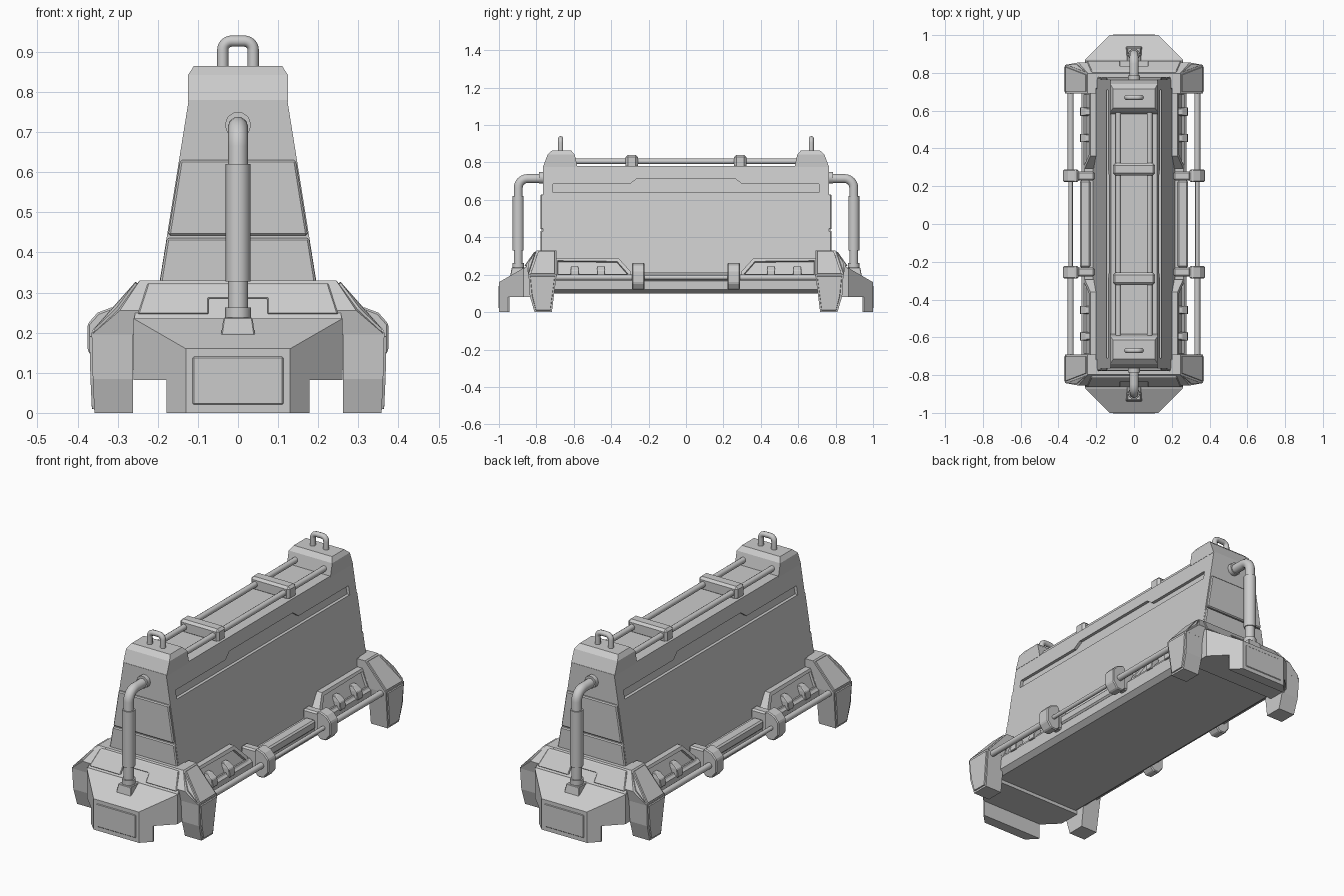
import bpy, bmesh, math
from mathutils import Vector

if "Cube" in bpy.data.objects:
    bpy.data.objects.remove(bpy.data.objects["Cube"], do_unlink=True)

GREY = (0.6, 0.6, 0.6, 1)
concrete = bpy.data.materials.new("light_grey")
concrete.use_nodes = True
concrete.diffuse_color = GREY
concrete.node_tree.nodes["Principled BSDF"].inputs["Base Color"].default_value = GREY


def add_object(name, mesh, mirror="", bevel=0):
    obj = bpy.data.objects.new(name, mesh)
    bpy.context.collection.objects.link(obj)
    mesh.materials.clear()
    mesh.materials.append(concrete)
    if bevel:
        mod = obj.modifiers.new("bevel", "BEVEL")
        mod.width, mod.segments, mod.limit_method = bevel, 1, "ANGLE"
    if mirror:
        mod = obj.modifiers.new("mirror", "MIRROR")
        mod.use_axis = [axis in mirror for axis in "xyz"]
        mod.use_mirror_merge = False
    return obj


def finish(bm, name, mirror, bevel=0, panel=None, height=0.006, border=0.012):
    """Turn a bmesh into an object, with framed panels where the normal fits the rule."""
    bmesh.ops.recalc_face_normals(bm, faces=bm.faces[:])
    bm.normal_update()
    if panel:
        faces = [f for f in bm.faces if panel(f.normal)]
        bmesh.ops.inset_individual(bm, faces=faces, thickness=border)
        bmesh.ops.inset_individual(bm, faces=faces, thickness=0.002, depth=height)
        bevel = 0
    mesh = bpy.data.meshes.new(name)
    bm.to_mesh(mesh)
    bm.free()
    return add_object(name, mesh, mirror, bevel)


def hull(name, points, mirror="", **options):
    bm = bmesh.new()
    for p in points:
        bm.verts.new(p)
    bmesh.ops.convex_hull(bm, input=bm.verts[:])
    bmesh.ops.dissolve_limit(bm, angle_limit=math.radians(2), verts=bm.verts[:], edges=bm.edges[:])
    return finish(bm, name, mirror, **options)


def box(name, xs, ys, zs, mirror="", **options):
    return hull(name, [(x, y, z) for x in xs for y in ys for z in zs], mirror, **options)


def layers(rows):
    """Corner points of stacked rectangles, each given as x range, y range, height."""
    return [(x, y, z) for xs, ys, z in rows for x in xs for y in ys]


def loft(name, first, last, mirror="", **options):
    bm = bmesh.new()
    a, b = [[bm.verts.new(p) for p in ring] for ring in (first, last)]
    bm.faces.new(a)
    bm.faces.new(b[::-1])
    for i in range(len(a)):
        j = (i + 1) % len(a)
        bm.faces.new((a[i], b[i], b[j], a[j]))
    return finish(bm, name, mirror, **options)


def extrude_y(name, profile, y0, y1, mirror="", **options):
    return loft(name, [(x, y0, z) for x, z in profile], [(x, y1, z) for x, z in profile],
                mirror, **options)


tubes = []


def tube(name, corners, radius, mirror="", bend=0.0):
    """Round bar along straight runs, with rounded corners."""
    pts = [Vector(c) for c in corners]
    path = [pts[0]]
    for prev, mid, nxt in zip(pts, pts[1:], pts[2:]):
        a = mid + (prev - mid).normalized() * bend
        b = mid + (nxt - mid).normalized() * bend
        centre = a + b - mid
        for i in range(7):
            t = i / 6 * math.pi / 2
            path.append(centre + (a - centre) * math.cos(t) + (b - centre) * math.sin(t))
    path.append(pts[-1])
    curve = bpy.data.curves.new(name, "CURVE")
    curve.dimensions = "3D"
    curve.bevel_depth, curve.bevel_resolution, curve.use_fill_caps = radius, 3, True
    spline = curve.splines.new("POLY")
    spline.points.add(len(path) - 1)
    for point, co in zip(spline.points, path):
        point.co = (*co, 1)
    temp = bpy.data.objects.new("temp", curve)
    bpy.context.collection.objects.link(temp)
    graph = bpy.context.evaluated_depsgraph_get()
    mesh = bpy.data.meshes.new_from_object(temp.evaluated_get(graph))
    bpy.data.objects.remove(temp, do_unlink=True)
    bpy.data.curves.remove(curve)
    obj = add_object(name, mesh, mirror)
    tubes.append(obj)
    return obj


def both(profile):
    """Close a half profile by reflecting it in x."""
    return profile + [(-x, z) for x, z in profile[::-1]]


def wall(z):
    """Half width of the tapering wall at a height."""
    return 0.195 - (z - 0.33) * 0.16


# Tapering wall with a stepped slot along each side
body = extrude_y("wall", both([(wall(0.15), 0.15), (wall(0.78), 0.78)]), -0.765, 0.765)
slot_half = [(0.71, 0.64), (0.71, 0.685), (0.3, 0.685), (0.26, 0.715)]
slot = both(slot_half)
cutter = loft("slot_cutter", [(wall(z) - 0.016, y, z) for y, z in slot],
              [(0.3, y, z) for y, z in slot], "x")
cutter.hide_render = True
cut = body.modifiers.new("slots", "BOOLEAN")
cut.object, cut.solver = cutter, "EXACT"
bpy.context.view_layer.objects.active = body
bpy.ops.object.modifier_apply(modifier="slots")
bpy.data.objects.remove(cutter, do_unlink=True)

# Raised end towers with lifting loops
hull("end_tower", layers([((-0.125, 0.125), (-0.765, -0.58), 0.775),
                          ((-0.125, 0.125), (-0.74, -0.595), 0.842),
                          ((-0.11, 0.11), (-0.715, -0.615), 0.865)]), "y")
tube("lifting_loop", [(-0.038, -0.67, 0.85), (-0.038, -0.67, 0.927),
                      (0.038, -0.67, 0.927), (0.038, -0.67, 0.85)], 0.014, "y", 0.022)

# Plates on the end walls
for label, low, high, gap in (("upper", 0.442, 0.63, 0.003), ("lower", 0.32, 0.436, 0.001)):
    extrude_y(label + "_end_plate", both([(wall(low) - gap, low), (wall(high) - gap, high)]),
              -0.778, -0.76, "y", bevel=0.005)

# Rails and clamps along the top
tube("top_rail", [(0.083, -0.6, 0.806), (0.083, 0.6, 0.806)], 0.015, "x")
box("top_clamp", (-0.112, 0.112), (-0.323, -0.257), (0.77, 0.84), "y", bevel=0.012)

# Long base and its side slabs
extrude_y("base", both([(0.25, 0.1), (0.278, 0.12), (0.278, 0.185), (0.262, 0.2)]), -0.82, 0.82)
box("side_slab", (0.23, 0.287), (-0.23, 0.23), (0.165, 0.212), "x", bevel=0.008)

# End bumper with a sloping top and a narrow foot
plan = [(0.13, -1.0), (0.26, -0.87), (0.26, -0.75)]
tops = (0.16, 0.235, 0.235)
hull("bumper", [(s * x, y, z) for (x, y), top in zip(plan, tops) for z in (0.082, top)
                for s in (-1, 1)], "y")
hull("bumper_foot", [(s * x, y, z) for x, y in ((0.13, -1), (0.178, -0.952), (0.178, -0.945))
                     for z in (0, 0.09) for s in (-1, 1)], "y")
box("bumper_panel", (-0.12, 0.12), (-1.0, -0.99), (0.014, 0.147), "y", bevel=0.003)
box("bumper_panel_face", (-0.113, 0.113), (-1.003, -0.99), (0.021, 0.14), "y", bevel=0.003)

# Sloping collar with a notched plate
hull("collar", layers([((-0.26, 0.26), (-0.867, -0.69), 0.23),
                       ((-0.24, 0.24), (-0.797, -0.72), 0.33)]), "y")
notched = both([(0.225, 0.323), (0.25, 0.246), (0.073, 0.246), (0.073, 0.285)])
loft("collar_plate", [(x, -0.867 + (z - 0.23) * 0.7 + 0.01, z) for x, z in notched],
     [(x, -0.867 + (z - 0.23) * 0.7 - 0.009, z) for x, z in notched], "y", bevel=0.003)

# Corner legs and shoulders with raised panels
hull("corner_leg", layers([((0.262, 0.358), (-0.81, -0.717), 0),
                           ((0.262, 0.362), (-0.835, -0.705), 0.085),
                           ((0.262, 0.365), (-0.842, -0.692), 0.2)]), "xy",
     panel=lambda n: n.x > 0.9)
hull("corner_shoulder", layers([((0.262, 0.365), (-0.842, -0.692), 0.195),
                                ((0.2, 0.295), (-0.855, -0.692), 0.255),
                                ((0.2, 0.245), (-0.798, -0.692), 0.33)]), "xy",
     panel=lambda n: n.x > 0.4 and n.z > 0.3)

# Upright end pipe with sleeve, collars and mount
tube("end_pipe", [(0, -0.897, 0.23), (0, -0.897, 0.714), (0, -0.75, 0.714)], 0.025, "y", 0.05)
tube("pipe_sleeve", [(0, -0.897, 0.328), (0, -0.897, 0.62)], 0.031, "y")
tube("pipe_lower_collar", [(0, -0.897, 0.23), (0, -0.897, 0.263)], 0.032, "y")
tube("pipe_wall_collar", [(0, -0.787, 0.718), (0, -0.75, 0.718)], 0.033, "y")
hull("pipe_mount", layers([((-0.043, 0.043), (-0.94, -0.855), 0.19),
                           ((-0.036, 0.036), (-0.932, -0.86), 0.238)]), "y", bevel=0.003)

# Side rails with clamps
tube("side_rail", [(0.335, -0.72, 0.185), (0.335, -0.25, 0.185)], 0.016, "xy")
tube("middle_side_rail", [(0.335, -0.25, 0.185), (0.335, 0.25, 0.185)], 0.011, "x")
clamp = [(0.375, 0.155), (0.375, 0.222), (0.35, 0.25), (0.31, 0.265),
         (0.295, 0.25), (0.295, 0.14), (0.315, 0.12), (0.35, 0.122)]
extrude_y("side_clamp", clamp, -0.288, -0.222, "xy", bevel=0.005)
box("clamp_neck", (0.21, 0.3), (-0.278, -0.23), (0.14, 0.25), "xy", bevel=0.008)

# Leaning side brackets with recessed faces and clips
bracket = [(-0.7, 0.19), (-0.7, 0.288), (-0.36, 0.288), (-0.295, 0.215), (-0.295, 0.19)]
loft("side_bracket", [(0.18, y, z) for y, z in bracket],
     [(0.27 - (z - 0.19) * 0.4, y, z) for y, z in bracket], "xy",
     panel=lambda n: n.x > 0.8, height=-0.012, border=0.02)
for i, y in enumerate((-0.595, -0.455)):
    hull("bracket_clip_%d" % (i + 1), layers([((0.23, 0.287), (y - 0.022, y + 0.022), 0.18),
                                              ((0.23, 0.283), (y - 0.022, y + 0.022), 0.222),
                                              ((0.23, 0.255), (y - 0.018, y + 0.018), 0.245)]),
         "xy", bevel=0.003)

# Smooth the round bars only
bpy.ops.object.select_all(action="DESELECT")
for obj in tubes:
    obj.select_set(True)
bpy.context.view_layer.objects.active = tubes[0]
bpy.ops.object.shade_smooth_by_angle(angle=math.radians(40))
